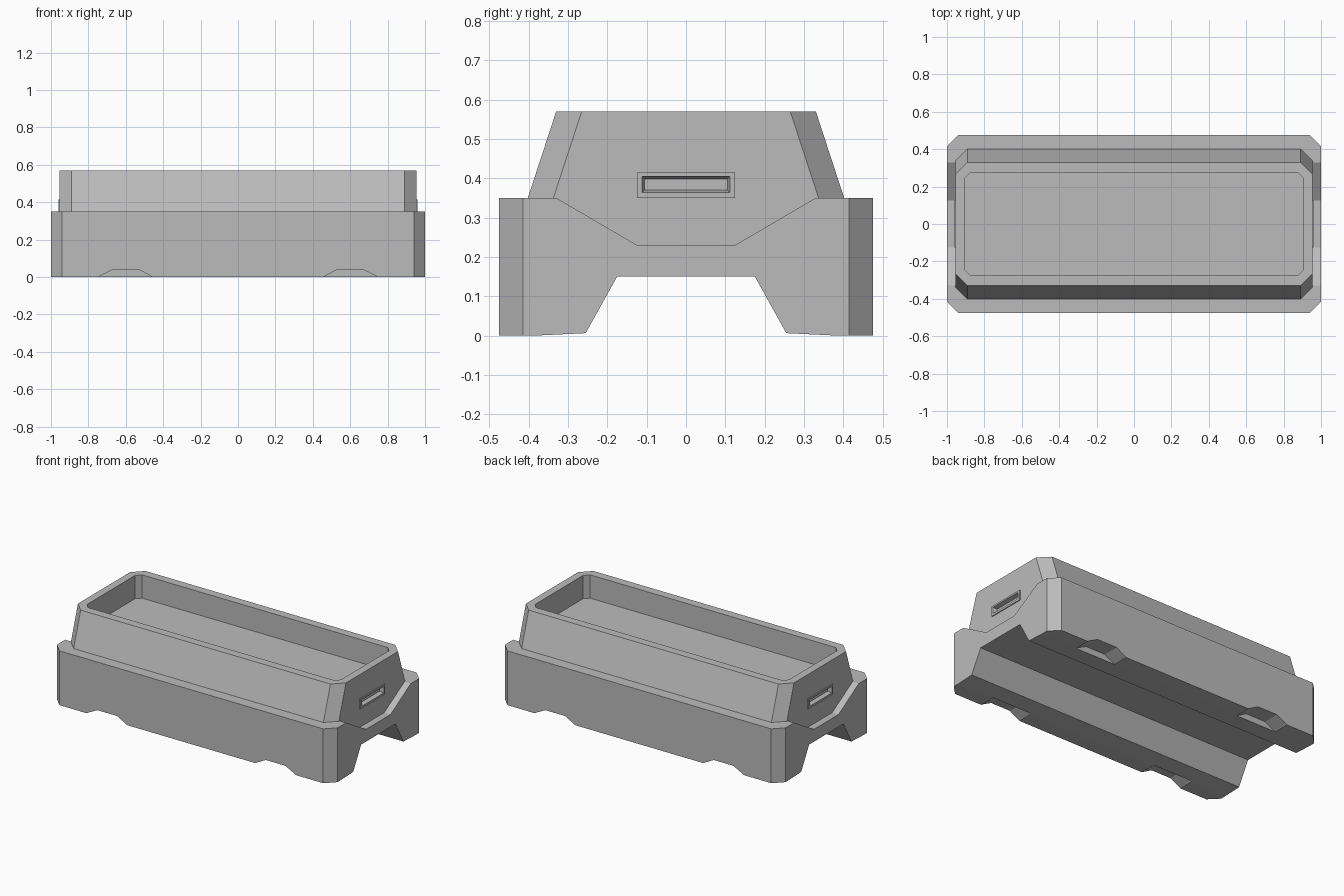
import bpy
import bmesh
from math import radians
from mathutils import Matrix

if "Cube" in bpy.data.objects:
    bpy.data.objects.remove(bpy.data.objects["Cube"])

concrete = bpy.data.materials.new("grey concrete")
concrete.use_nodes = True
GREY = (0.5, 0.5, 0.5, 1)
concrete.diffuse_color = GREY
concrete.node_tree.nodes["Principled BSDF"].inputs["Base Color"].default_value = GREY


def make_object(name, bm):
    bmesh.ops.recalc_face_normals(bm, faces=bm.faces)
    mesh = bpy.data.meshes.new(name)
    bm.to_mesh(mesh)
    bm.free()
    mesh.materials.append(concrete)
    obj = bpy.data.objects.new(name, mesh)
    bpy.context.collection.objects.link(obj)
    return obj


def prism(name, profile, start, end, axis):
    """Extrude a profile of (y, z) or (x, z) points along axis x or y."""
    place = (lambda p, t: (t, p[0], p[1])) if axis == "x" else (lambda p, t: (p[0], t, p[1]))
    bm = bmesh.new()
    face = bm.faces.new([bm.verts.new(place(p, start)) for p in profile])
    new = bmesh.ops.extrude_face_region(bm, geom=[face])["geom"]
    shift = place((0, 0), end - start)
    bmesh.ops.translate(bm, vec=shift, verts=[v for v in new if isinstance(v, bmesh.types.BMVert)])
    return make_object(name, bm)


def octagon(hx, hy, cx, cy, z):
    quarter = [(hx, hy - cy), (hx - cx, hy)]
    right = quarter + [(-x, y) for x, y in reversed(quarter)]
    return [(x, y, z) for x, y in right + [(-x, -y) for x, y in right]]


def loft(name, rings):
    bm = bmesh.new()
    loops = [[bm.verts.new(co) for co in ring] for ring in rings]
    for a, b in zip(loops, loops[1:]):
        for i in range(len(a)):
            j = (i + 1) % len(a)
            bm.faces.new((a[i], a[j], b[j], b[i]))
    bm.faces.new(loops[0])
    bm.faces.new(loops[-1])
    return make_object(name, bm)


def slot_ring(x, hy, low, high):
    return [(x, -hy, low), (x, hy, low), (x, hy, high), (x, -hy, high)]


def carve(obj, cutters):
    for cutter in cutters:
        cutter.hide_render = True
        mod = obj.modifiers.new("cut", "BOOLEAN")
        mod.operation, mod.solver, mod.object = "DIFFERENCE", "EXACT", cutter
    graph = bpy.context.evaluated_depsgraph_get()
    mesh = bpy.data.meshes.new_from_object(obj.evaluated_get(graph))
    obj.modifiers.clear()
    obj.data = mesh
    for cutter in cutters:
        bpy.data.objects.remove(cutter)


# Base: two feet, a channel underneath and a dip in the top at the ends
half = [(0.125, 0.23), (0.33, 0.35), (0.475, 0.35), (0.475, 0), (0.38, 0),
        (0.255, 0.006), (0.175, 0.15)]
base = prism("base", half + [(-y, z) for y, z in reversed(half)], -1, 1, "x")

# Chamfered corners and lifting notches in the base
cutters = []
for sx in (-1, 1):
    for sy in (-1, 1):
        bm = bmesh.new()
        bmesh.ops.create_cube(bm, size=1, matrix=Matrix.Translation((sx, sy * 0.475, 0.2))
                              @ Matrix.Rotation(radians(45), 4, "Z")
                              @ Matrix.Diagonal((0.085, 0.085, 1, 1)))
        cutters.append(make_object("corner_cutter", bm))
        notch = [(sx * 0.45, -0.01), (sx * 0.46, 0.002), (sx * 0.53, 0.04),
                 (sx * 0.67, 0.04), (sx * 0.74, 0.004), (sx * 0.75, -0.01)]
        cutters.append(prism("notch_cutter", notch, sy * 0.37, sy * 0.5, "y"))
carve(base, cutters)

# Planter trough: tapered sides, open top with a flat floor
trough = loft("trough", [
    octagon(0.955, 0.402, 0.065, 0.065, 0.2),
    octagon(0.955, 0.402, 0.065, 0.065, 0.35),
    octagon(0.955, 0.33, 0.065, 0.065, 0.57),
    octagon(0.905, 0.275, 0.03, 0.03, 0.57),
    octagon(0.905, 0.275, 0.03, 0.03, 0.42)])

# Raised grip plates on both ends, with a tapered slot through each
slots = []
for sx, side in ((-1, "right"), (1, "left")):
    plate = loft(side + "_grip_plate", [slot_ring(sx * 0.94, 0.125, 0.35, 0.415),
                                        slot_ring(sx * 0.961, 0.125, 0.35, 0.415)])
    rings = [slot_ring(sx * 0.97, 0.114, 0.361, 0.407), slot_ring(sx * 0.935, 0.105, 0.37, 0.398)]
    carve(plate, [loft("slot_cutter", rings)])
    slots.append(loft("slot_cutter", rings))
carve(trough, slots)
